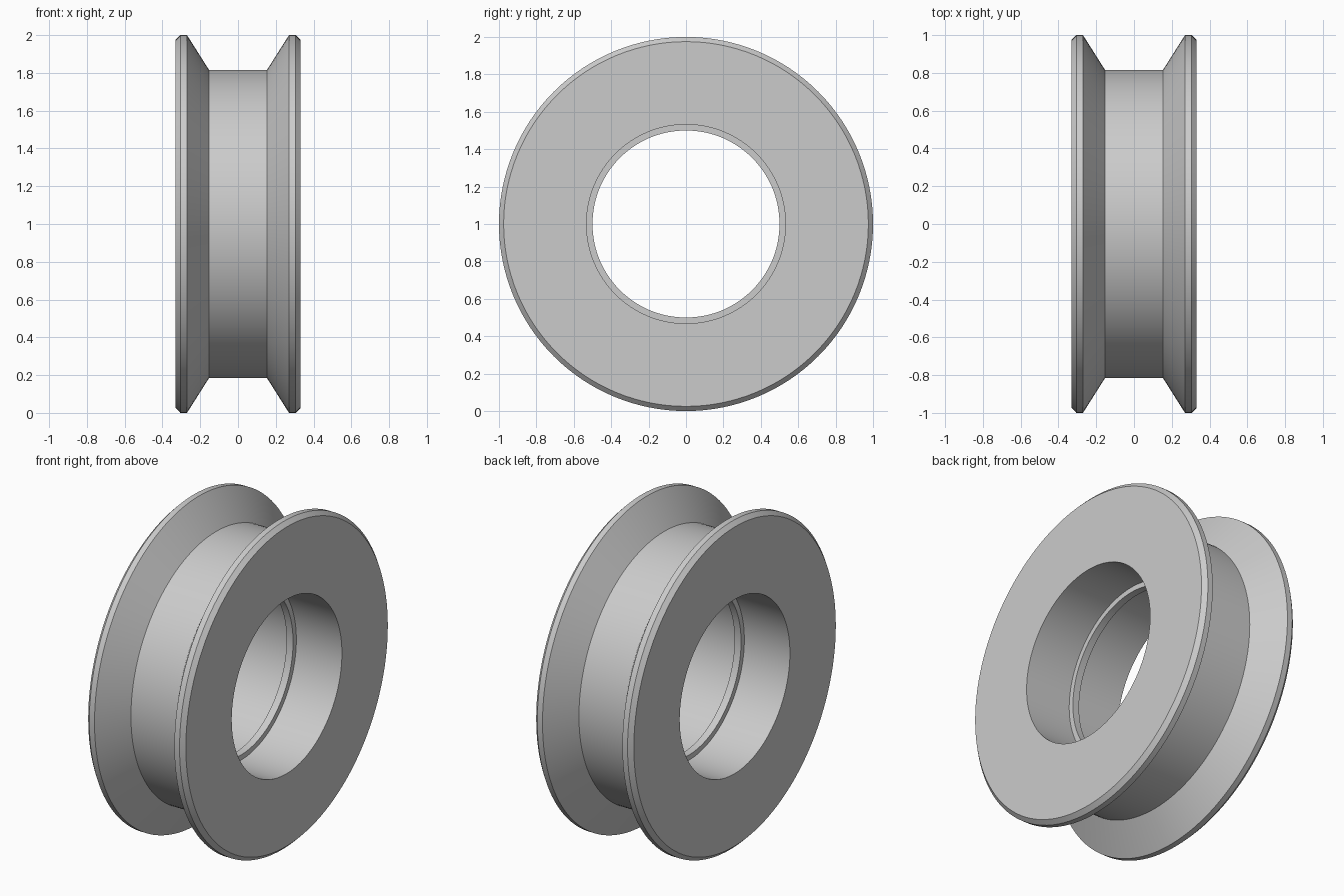
import bpy
import bmesh
import math

cube = bpy.data.objects.get("Cube")
if cube:
    bpy.data.objects.remove(cube, do_unlink=True)

SEGMENTS = 128

grey = bpy.data.materials.new("light grey")
grey.use_nodes = True
colour = (0.6, 0.6, 0.6, 1)
grey.diffuse_color = colour
grey.node_tree.nodes["Principled BSDF"].inputs["Base Color"].default_value = colour

# Half cross-section as (x, radius): bore rib, bore, face, chamfer, rim, groove
half = [(0.022, 0.5), (0.022, 0.532), (0.33, 0.532), (0.33, 0.975),
        (0.305, 1.0), (0.27, 1.0), (0.153, 0.815)]
profile = half + [(-x, r) for x, r in reversed(half)]

# Revolve the closed profile around the x axis
bm = bmesh.new()
rings = []
for i in range(SEGMENTS):
    a = 2 * math.pi * i / SEGMENTS
    rings.append([bm.verts.new((x, r * math.sin(a), 1 + r * math.cos(a)))
                  for x, r in profile])
count = len(profile)
for i, ring in enumerate(rings):
    following = rings[(i + 1) % SEGMENTS]
    for j in range(count):
        k = (j + 1) % count
        bm.faces.new((ring[j], ring[k], following[k], following[j]))
bmesh.ops.recalc_face_normals(bm, faces=bm.faces)

mesh = bpy.data.meshes.new("grooved_roller")
bm.to_mesh(mesh)
bm.free()
mesh.materials.append(grey)
roller = bpy.data.objects.new("grooved_roller", mesh)
bpy.context.collection.objects.link(roller)

# Smooth round walls with crisp profile edges
bpy.ops.object.select_all(action="DESELECT")
roller.select_set(True)
bpy.context.view_layer.objects.active = roller
bpy.ops.object.shade_smooth_by_angle(angle=math.radians(25))
